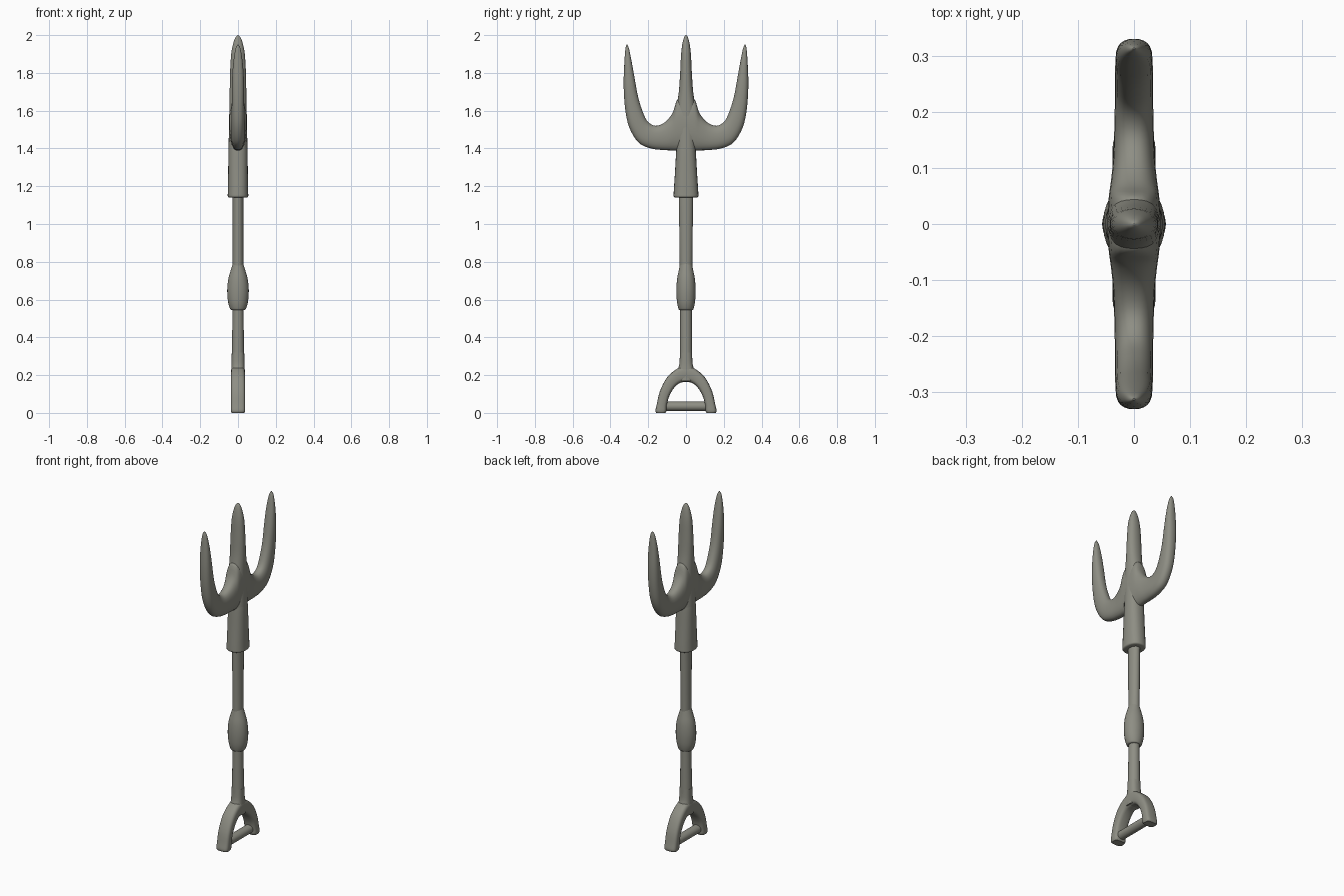
import bpy, bmesh, math
from mathutils import Vector

cube = bpy.data.objects.get("Cube")
if cube:
    bpy.data.objects.remove(cube)

metal = bpy.data.materials.new("warm grey metal")
metal.use_nodes = True
metal.diffuse_color = (0.27, 0.27, 0.23, 1)
metal.node_tree.nodes["Principled BSDF"].inputs["Base Color"].default_value = (0.27, 0.27, 0.23, 1)


def smooth_path(rows, steps):
    """Catmull-Rom interpolation through the given sections."""
    rows = [Vector(r) for r in rows]
    out = []
    for i in range(len(rows) - 1):
        a, b = rows[max(i - 1, 0)], rows[i]
        c, d = rows[i + 1], rows[min(i + 2, len(rows) - 1)]
        for k in range(steps):
            t = k / steps
            out.append(b + (c - a) * (t / 2) + (a * 2 - b * 5 + c * 4 - d) * (t * t / 2)
                       + (b * 3 - a - c * 3 + d) * (t ** 3 / 2))
    return out + [rows[-1]]


def loft(name, rows, steps=4, power=1.0, mirror=False, sides=24):
    """Each row: y, z of one edge, y, z of the opposite edge, half thickness in x."""
    bm = bmesh.new()
    rings = []
    for y1, z1, y2, z2, thick in smooth_path(rows, steps):
        mid = Vector((0, (y1 + y2) / 2, (z1 + z2) / 2))
        half = Vector((0, (y2 - y1) / 2, (z2 - z1) / 2))
        ring = []
        for i in range(sides):
            ang = math.tau * i / sides
            c, s = math.cos(ang), math.sin(ang)
            c = math.copysign(abs(c) ** power, c)
            s = math.copysign(abs(s) ** power, s)
            ring.append(bm.verts.new(mid + half * c + Vector((thick * s, 0, 0))))
        rings.append(ring)
    for a, b in zip(rings, rings[1:]):
        for i in range(sides):
            j = (i + 1) % sides
            bm.faces.new((a[i], a[j], b[j], b[i]))
    bm.faces.new(rings[0])
    bm.faces.new(rings[-1])
    bmesh.ops.recalc_face_normals(bm, faces=bm.faces)
    mesh = bpy.data.meshes.new(name)
    bm.to_mesh(mesh)
    bm.free()
    mesh.materials.append(metal)
    obj = bpy.data.objects.new(name, mesh)
    bpy.context.collection.objects.link(obj)
    if mirror:
        mod = obj.modifiers.new("mirror", "MIRROR")
        mod.use_axis = (False, True, False)
    bpy.ops.object.select_all(action="DESELECT")
    obj.select_set(True)
    bpy.context.view_layer.objects.active = obj
    bpy.ops.object.shade_smooth_by_angle(angle=math.radians(40))
    return obj


def upright(name, rows, **options):
    """Vertical part from rows of z, half width in y, half thickness in x."""
    return loft(name, [(-w, z, w, z, t) for z, w, t in rows], **options)


# Fork head: centre prong running down into the socket
upright("centre_prong", [(1.36, .052, .051), (1.5, .052, .048), (1.6, .052, .046),
                         (1.7, .038, .044), (1.8, .031, .042), (1.9, .026, .036),
                         (1.96, .018, .024), (1.99, .009, .012), (2.0, .001, .001)], power=.9)
upright("socket", [(1.14, .056, .046), (1.146, .065, .054), (1.17, .065, .054),
                   (1.28, .058, .052), (1.4, .051, .05), (1.45, .045, .045)], power=.85)

# Curved side prongs, inner edge then outer edge
loft("side_prongs", [(0, 1.66, 0, 1.39, .048), (.045, 1.66, .05, 1.388, .045),
                     (.07, 1.59, .085, 1.39, .041), (.11, 1.54, .125, 1.392, .037),
                     (.16, 1.52, .185, 1.4, .035), (.205, 1.545, .25, 1.43, .034),
                     (.235, 1.61, .3, 1.51, .034), (.255, 1.68, .322, 1.61, .033),
                     (.27, 1.76, .33, 1.73, .032), (.286, 1.85, .327, 1.84, .026),
                     (.301, 1.925, .321, 1.925, .014), (.311, 1.95, .314, 1.95, .002)],
     mirror=True, power=.85)

# Shaft with a swollen grip
upright("shaft", [(.2, .034, .034), (.55, .031, .029), (.77, .033, .028), (1.16, .038, .028)])
upright("grip", [(.545, .034, .034), (.552, .04, .042), (.59, .048, .053), (.65, .051, .057),
                 (.71, .047, .051), (.76, .037, .037), (.79, .031, .027)])

# D-shaped end handle: neck, two curved legs and a cross bar
upright("handle_neck", [(.17, .04, .037), (.22, .044, .036), (.26, .035, .034),
                        (.32, .032, .033)], power=.8)
loft("handle_legs", [(0, .165, 0, .25, .037), (.035, .157, .045, .235, .037),
                     (.065, .13, .1, .188, .038), (.09, .085, .138, .115, .038),
                     (.101, .04, .155, .045, .038), (.103, .012, .162, .012, .038),
                     (.108, 0, .157, 0, .034)], mirror=True, power=.6)
loft("handle_bar", [(-.12, .01, -.12, .06, .026), (.12, .01, .12, .06, .026)])
